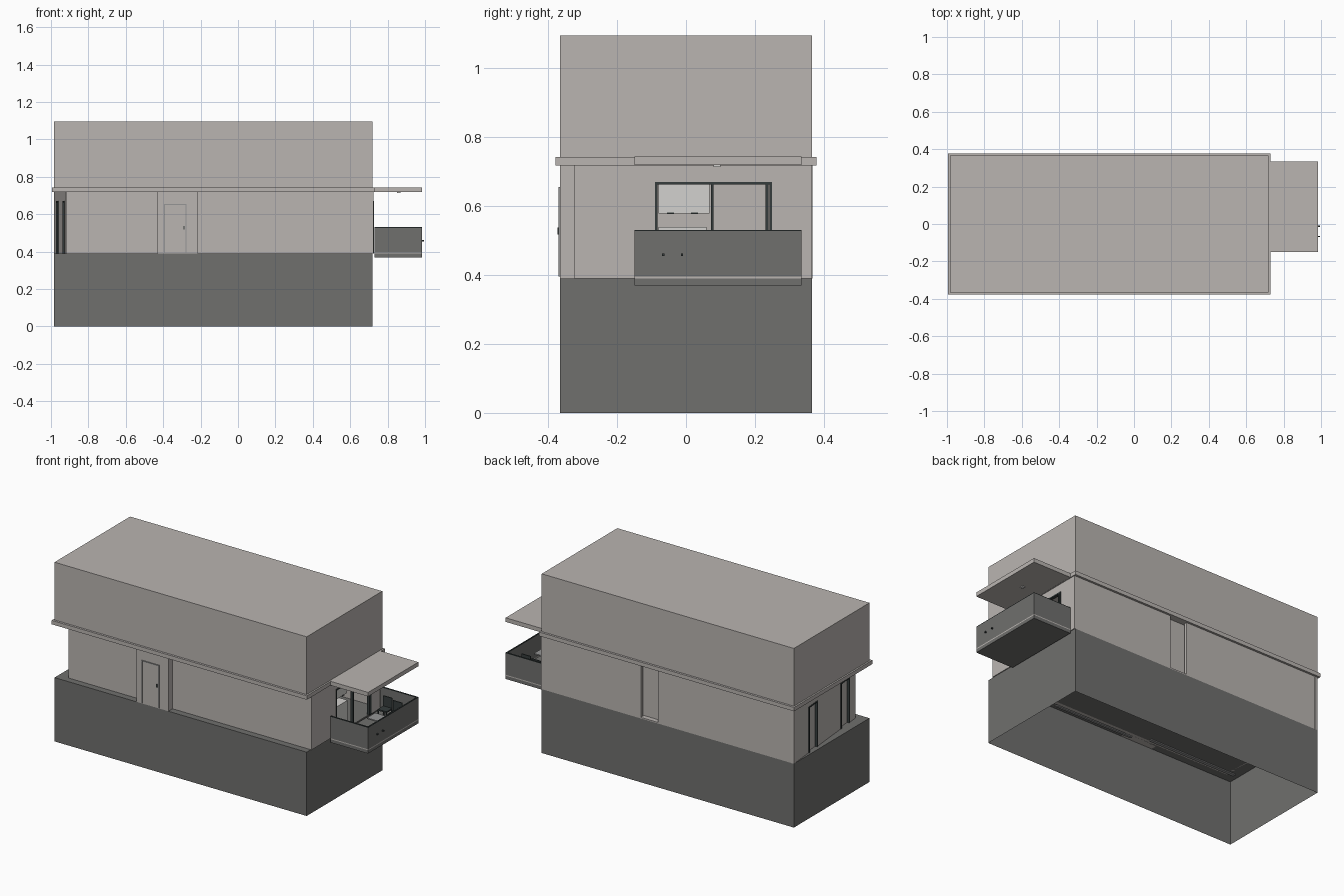
import bpy
import bmesh
from mathutils import Vector

cube = bpy.data.objects.get("Cube")
if cube:
    bpy.data.objects.remove(cube)


def material(name, r, g, b):
    m = bpy.data.materials.new(name)
    m.use_nodes = True
    m.diffuse_color = (r, g, b, 1)
    m.node_tree.nodes["Principled BSDF"].inputs["Base Color"].default_value = (r, g, b, 1)
    return m


plaster = material("warm light grey", 0.49, 0.46, 0.44)
stone = material("dark grey", 0.16, 0.16, 0.155)
frame_mat = material("charcoal frame", 0.035, 0.045, 0.045)
white = material("off white", 0.65, 0.64, 0.62)
metal = material("steel", 0.3, 0.3, 0.3)


def add_box(bm, x, y, z):
    """Add a box spanning the ranges x, y, z and return its vertices."""
    verts = bmesh.ops.create_cube(bm, size=1)["verts"]
    for v in verts:
        v.co = [lo + (c + 0.5) * (hi - lo) for c, (lo, hi) in zip(v.co, (x, y, z))]
    return verts


def finish(name, bm, mat):
    me = bpy.data.meshes.new(name)
    bm.to_mesh(me)
    bm.free()
    me.materials.append(mat)
    ob = bpy.data.objects.new(name, me)
    bpy.context.scene.collection.objects.link(ob)
    return ob


def boxes(name, mat, *ranges):
    bm = bmesh.new()
    for r in ranges:
        add_box(bm, *r)
    return finish(name, bm, mat)


def wall_part(name, mat, start, end, pieces):
    """Boxes given as (along, inward depth, height) in the frame of a wall line."""
    a, b = Vector(start), Vector(end)
    along = (b - a).normalized()
    inward = Vector((-along.y, along.x))
    bm = bmesh.new()
    for piece in pieces:
        for v in add_box(bm, *piece):
            p = a + along * v.co.x + inward * v.co.y
            v.co = (p.x, p.y, v.co.z)
    return finish(name, bm, mat)


FLOOR, CEILING, THICK = 0.39, 0.72, 0.02


def wall(name, start, end, openings=()):
    """Wall run with openings (u0, u1, top) that start at the floor."""
    length = (Vector(end) - Vector(start)).length
    pieces, u = [], 0
    for u0, u1, top in openings:
        pieces.append(((u, u0), (0, THICK), (FLOOR, CEILING)))
        if top < CEILING:
            pieces.append(((u0, u1), (0, THICK), (top, CEILING)))
        u = u1
    pieces.append(((u, length), (0, THICK), (FLOOR, CEILING)))
    return wall_part(name, plaster, start, end, pieces)


def frame(name, start, end, u0, u1, top, bar, mullions=()):
    """Dark frame lining an opening, with upright mullions."""
    depth, height = (-0.003, 0.015), (FLOOR, top)
    uprights = [u0, u1 - bar] + list(mullions)
    pieces = [((u, u + bar), depth, height) for u in uprights]
    pieces.append(((u0, u1), depth, (top - bar, top)))
    return wall_part(name, frame_mat, start, end, pieces)


# Plinth: a shell open underneath
bm = bmesh.new()
add_box(bm, (-0.985, 0.72), (-0.365, 0.365), (0, FLOOR))
bm.faces.ensure_lookup_table()
bmesh.ops.delete(bm, geom=[f for f in bm.faces if f.calc_center_median().z < 0.01], context="FACES")
finish("plinth", bm, stone)
boxes("plinth_floor_strips", metal,
      ((-0.95, -0.36), (-0.3, -0.28), (0.382, 0.388)),
      ((-0.26, 0.27), (-0.34, -0.325), (0.382, 0.388)))

# Upper storey and projecting floor band
boxes("upper_storey", plaster, ((-0.985, 0.72), (-0.365, 0.365), (0.74, 1.095)))
boxes("floor_band", plaster, ((-0.995, 0.73), (-0.378, 0.378), (0.718, 0.742)))

# Middle storey walls, listed counterclockwise
front_left, front_right = (-0.92, -0.325), (0.725, -0.325)
back_right, back_left = (0.725, 0.365), (-0.985, 0.365)
wall("front_wall", front_left, front_right)
wall("balcony_wall", front_right, back_right, [(0.235, 0.575, 0.67)])
wall("back_wall", back_right, back_left, [(0.675, 0.79, CEILING)])
windows = [(0.165, 0.265), (0.525, 0.625)]
wall("slanted_end_wall", back_left, front_left, [(a, b, 0.67) for a, b in windows])

# Back niche panel and sill
wall_part("back_niche_panel", plaster, back_right, back_left,
          [((0.66, 0.8), (0.03, 0.04), (FLOOR, CEILING)),
           ((0.675, 0.79), (0, 0.03), (FLOOR, 0.397))])

# Slanted end windows
for i, (a, b) in enumerate(windows):
    frame(f"end_window_frame_{i + 1}", back_left, front_left, a, b, 0.67, 0.008)
    wall_part(f"end_window_pane_{i + 1}", plaster, back_left, front_left,
              [((a, b), (0.012, 0.018), (FLOOR, 0.67))])

# Entrance pier with door
boxes("entrance_pier", plaster, ((-0.43, -0.215), (-0.365, -0.32), (FLOOR, CEILING)))
boxes("door_frame", metal,
      ((-0.395, -0.389), (-0.37, -0.364), (0.395, 0.655)),
      ((-0.282, -0.275), (-0.37, -0.364), (0.395, 0.655)),
      ((-0.395, -0.275), (-0.37, -0.364), (0.649, 0.655)))
boxes("door_leaf", plaster, ((-0.389, -0.282), (-0.367, -0.364), (0.395, 0.649)))
boxes("door_handle", frame_mat, ((-0.292, -0.286), (-0.373, -0.366), (0.518, 0.538)))

# Balcony opening with the room behind it
frame("balcony_door_frame", front_right, back_right, 0.235, 0.575, 0.67, 0.008, [0.397, 0.556])
boxes("room_partition", plaster, ((0.38, 0.4), (-0.3, 0.345), (FLOOR, CEILING)))
boxes("wall_cabinet", white, ((0.62, 0.69), (-0.08, 0.068), (0.578, 0.665)))
boxes("cabinet_handles", frame_mat,
      *[((0.69, 0.694), (y, y + 0.02), (0.577, 0.581)) for y in (-0.055, 0.015)])
boxes("kitchen_counter", white, ((0.62, 0.7), (-0.08, 0.06), (FLOOR, 0.54)))

# Balcony slab, parapet and dark coping
boxes("balcony_slab", stone, ((0.73, 0.985), (-0.15, 0.335), (0.37, 0.39)))
sides = (((0.73, 0.985), (-0.15, -0.142)),
         ((0.73, 0.985), (0.327, 0.335)),
         ((0.977, 0.985), (-0.142, 0.327)))
boxes("balcony_shadow_gap", plaster, *[(x, y, (0.39, 0.396)) for x, y in sides])
boxes("balcony_parapet", stone, *[(x, y, (0.396, 0.527)) for x, y in sides])
boxes("balcony_coping", frame_mat, *[(x, y, (0.527, 0.531)) for x, y in sides])
boxes("parapet_spouts", frame_mat,
      *[((0.984, 0.995), (y, y + 0.007), (0.455, 0.462)) for y in (-0.07, -0.015)])

# Balcony canopy and its lamp
boxes("balcony_canopy", plaster, ((0.73, 0.985), (-0.15, 0.335), (0.719, 0.744)))
boxes("canopy_lamp", white, ((0.85, 0.87), (0.08, 0.1), (0.714, 0.72)))


# Balcony furniture
def chair(name, x, y):
    legs = [((x + i, x + i + 0.006), (y + j, y + j + 0.006), (FLOOR, 0.44))
            for i in (0, 0.054) for j in (0, 0.054)]
    boxes(name, frame_mat, *legs,
          ((x, x + 0.06), (y, y + 0.06), (0.44, 0.448)),
          ((x, x + 0.06), (y + 0.054, y + 0.06), (0.448, 0.51)))


chair("balcony_chair_1", 0.87, 0.2)
chair("balcony_chair_2", 0.79, 0.22)
boxes("balcony_table", metal,
      ((0.83, 0.93), (0.06, 0.14), (0.46, 0.467)),
      ((0.87, 0.89), (0.09, 0.11), (FLOOR, 0.46)))
boxes("balcony_lounger", metal, ((0.8, 0.9), (-0.12, 0.02), (FLOOR, 0.44)))
